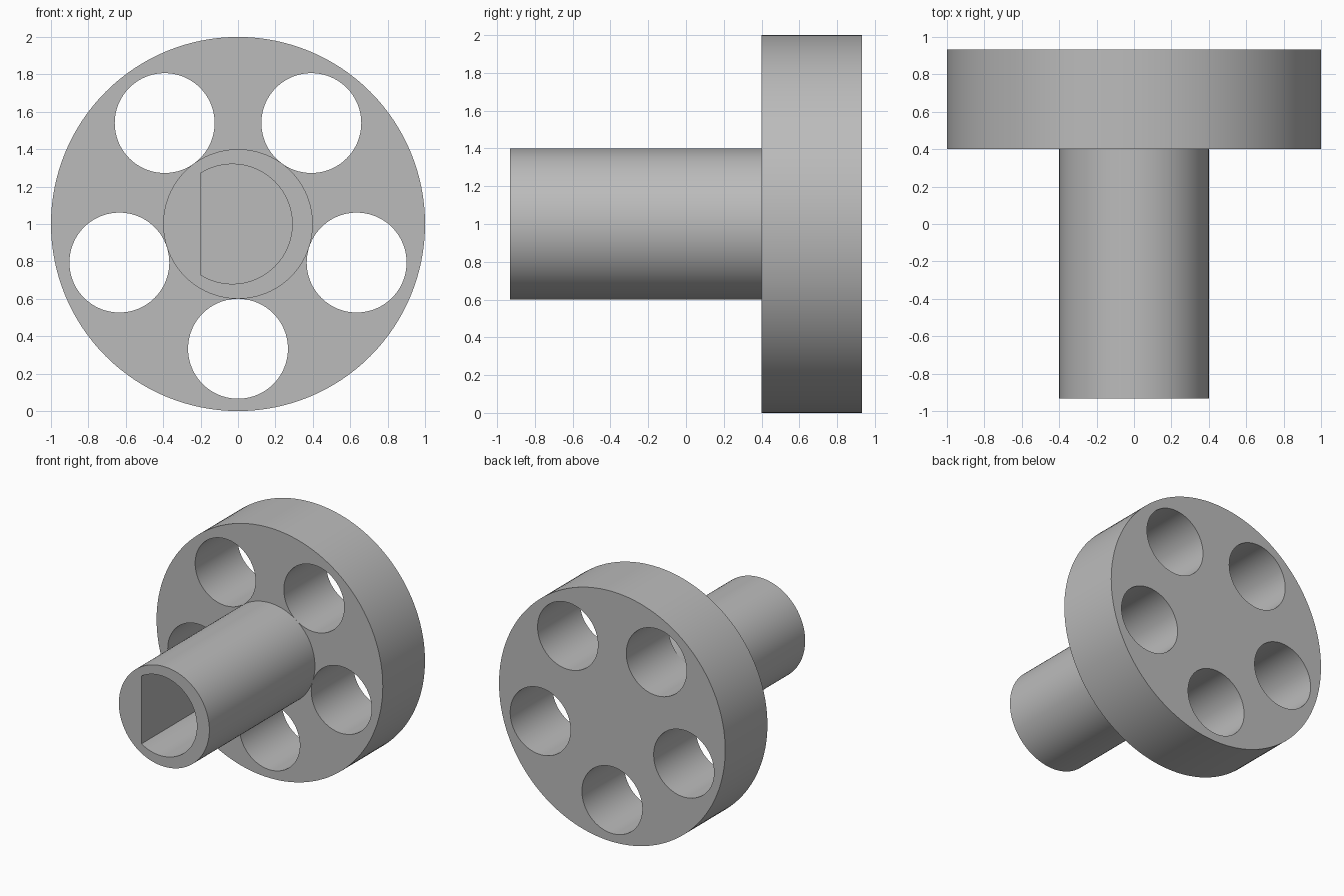
import bpy
import bmesh
from math import acos, cos, pi, radians, sin

if "Cube" in bpy.data.objects:
    bpy.data.objects.remove(bpy.data.objects["Cube"], do_unlink=True)

AXIS_Z = 1.0
FRONT, STEP, BACK = -0.933, 0.4, 0.933

grey = bpy.data.materials.new("plain grey")
grey.use_nodes = True
grey.diffuse_color = (0.5, 0.5, 0.5, 1)
grey.node_tree.nodes["Principled BSDF"].inputs["Base Color"].default_value = (0.5, 0.5, 0.5, 1)


def arc(cx, cz, radius, start=0.0, sweep=2 * pi, count=96):
    """Points on an arc; a full circle does not repeat its first point."""
    steps = count if sweep >= 2 * pi else count - 1
    return [(cx + radius * cos(start + sweep * i / steps),
             cz + radius * sin(start + sweep * i / steps)) for i in range(count)]


def prism(name, profile, y0, y1):
    """Extrude an x-z profile along y."""
    bm = bmesh.new()
    face = bm.faces.new([bm.verts.new((x, y0, z)) for x, z in profile])
    result = bmesh.ops.extrude_face_region(bm, geom=[face], use_keep_orig=True)
    verts = [g for g in result["geom"] if isinstance(g, bmesh.types.BMVert)]
    bmesh.ops.translate(bm, verts=verts, vec=(0, y1 - y0, 0))
    bmesh.ops.recalc_face_normals(bm, faces=bm.faces)
    mesh = bpy.data.meshes.new(name)
    bm.to_mesh(mesh)
    bm.free()
    mesh.materials.append(grey)
    obj = bpy.data.objects.new(name, mesh)
    bpy.context.collection.objects.link(obj)
    return obj


def cut(target, cutters):
    """Subtract the cutters, then discard them."""
    bpy.context.view_layer.objects.active = target
    for cutter in cutters:
        mod = target.modifiers.new("cut", "BOOLEAN")
        mod.operation = "DIFFERENCE"
        mod.solver = "EXACT"
        mod.object = cutter
        bpy.ops.object.modifier_apply(modifier=mod.name)
        bpy.data.objects.remove(cutter, do_unlink=True)


def smooth(obj):
    bpy.ops.object.select_all(action="DESELECT")
    obj.select_set(True)
    bpy.context.view_layer.objects.active = obj
    bpy.ops.object.shade_smooth_by_angle(angle=radians(30))


# Flange with a ring of five through holes
flange = prism("flange", arc(0, AXIS_Z, 1.0, count=128), STEP, BACK)
holes = []
for k in range(5):
    a = -pi / 2 + k * 2 * pi / 5
    outline = arc(0.667 * cos(a), AXIS_Z + 0.667 * sin(a), 0.267)
    holes.append(prism("hole_cutter", outline, STEP - 0.1, BACK + 0.1))
cut(flange, holes)
smooth(flange)

# Shaft with a blind D-shaped bore, flat on the right
shaft = prism("shaft", arc(0, AXIS_Z, 0.4), FRONT, STEP)
half = acos(-0.17 / 0.32)
bore = prism("bore_cutter", arc(-0.03, AXIS_Z, 0.32, -half, 2 * half), FRONT - 0.1, 0.05)
cut(shaft, [bore])
smooth(shaft)
